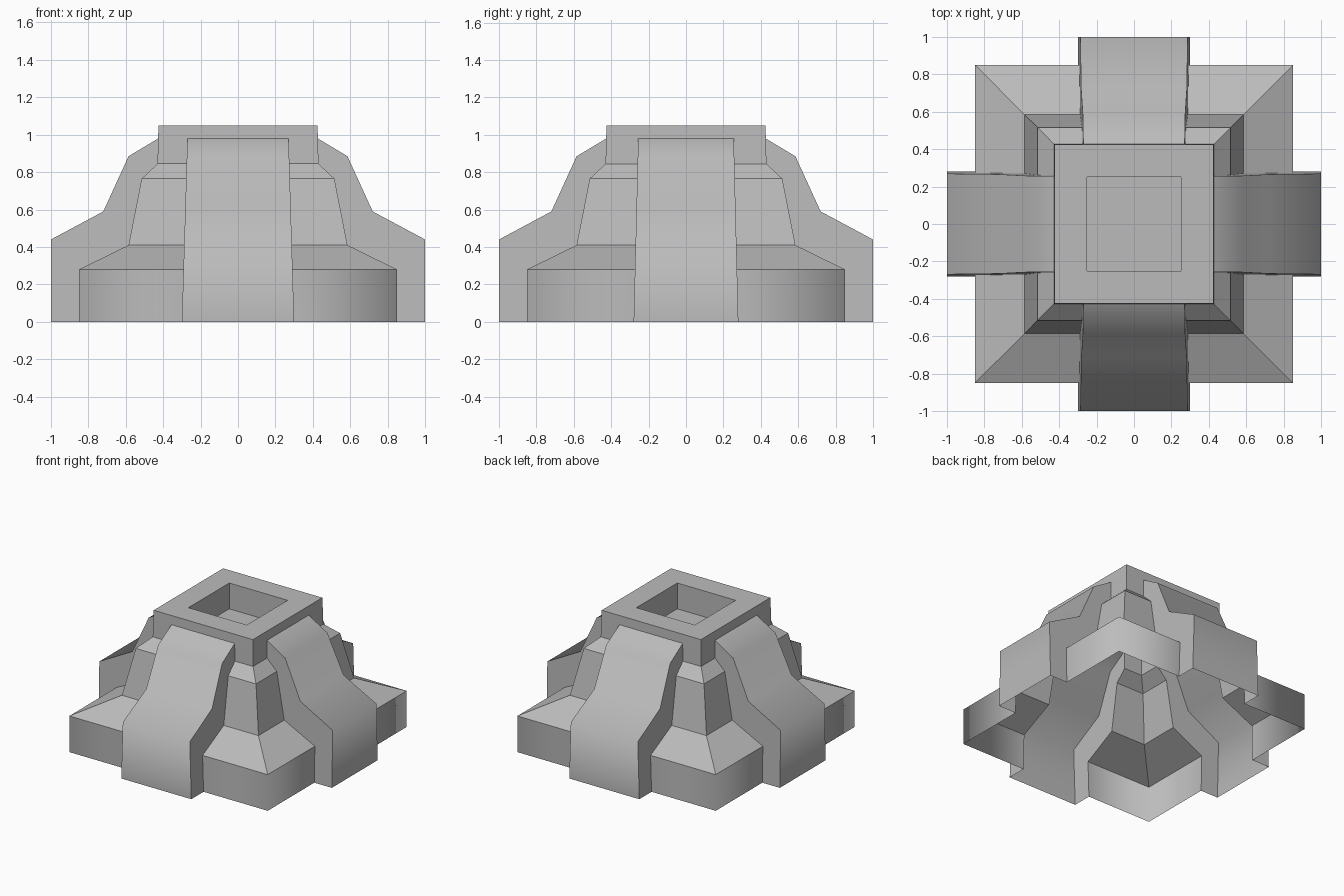
import bpy
import bmesh
from math import pi
from mathutils import Matrix

cube = bpy.data.objects.get("Cube")
if cube:
    bpy.data.objects.remove(cube, do_unlink=True)

stone = bpy.data.materials.new("warm_free_grey")
stone.name = "plain_grey"
stone.use_nodes = True
GREY = (0.5, 0.5, 0.5, 1)
stone.diffuse_color = GREY
stone.node_tree.nodes["Principled BSDF"].inputs["Base Color"].default_value = GREY

# Profiles as (distance from the centre, height)
BODY = [(0.85, 0), (0.85, 0.28), (0.585, 0.41), (0.515, 0.765), (0.43, 0.845)]
CAP = [(0.43, 0.845), (0.427, 0.98), (0.425, 1.05)]
BUTTRESS = [(1, 0), (1, 0.44), (0.72, 0.59), (0.585, 0.885), (0.427, 0.98)]
RECESS, FLOOR = 0.25, 0.85


def half_width(side, z):
    """Buttresses taper upwards; the front and back ones are a little wider."""
    return 0.30 - 0.03 * z if side % 2 == 0 else 0.28 - 0.025 * z


def add_face(bm, side, points):
    turn = Matrix.Rotation(side * pi / 2, 3, "Z")
    return bm.faces.new([bm.verts.new(turn @ Matrix.Identity(3) @ _vec(p)) for p in points])


def _vec(p):
    from mathutils import Vector
    return Vector(p)


def add_panels(bm, side, profile):
    """Walls on both sides of the buttress, reaching out to the corners."""
    for (d0, z0), (d1, z1) in zip(profile, profile[1:]):
        w0, w1 = half_width(side, z0), half_width(side, z1)
        add_face(bm, side, [(-d0, -d0, z0), (-w0, -d0, z0), (-w1, -d1, z1), (-d1, -d1, z1)])
        add_face(bm, side, [(w0, -d0, z0), (d0, -d0, z0), (d1, -d1, z1), (w1, -d1, z1)])


def add_strip(bm, side, low, high):
    """Full-width band between two square outlines."""
    (d0, z0), (d1, z1) = low, high
    add_face(bm, side, [(-d0, -d0, z0), (d0, -d0, z0), (d1, -d1, z1), (-d1, -d1, z1)])


def finish(bm, name, is_soft):
    """Weld the faces, smooth the soft edges and keep the others sharp."""
    bmesh.ops.remove_doubles(bm, verts=bm.verts, dist=0.0005)
    for face in bm.faces:
        face.smooth = True
    for edge in bm.edges:
        edge.smooth = is_soft(edge)
    mesh = bpy.data.meshes.new(name)
    bm.to_mesh(mesh)
    bm.free()
    mesh.materials.append(stone)
    bpy.context.collection.objects.link(bpy.data.objects.new(name, mesh))


# Stepped body, open underneath, with rounded shading on the base corners
bm = bmesh.new()
for side in range(4):
    add_panels(bm, side, BODY)
base_top = BODY[1][1]
finish(bm, "stepped_body", lambda e: max(v.co.z for v in e.verts) < base_top + 0.01
       and abs(e.verts[0].co.z - e.verts[1].co.z) > 0.1 and len(e.link_faces) == 2)

# Square cap with a recess in its top
bm = bmesh.new()
for side in range(4):
    add_panels(bm, side, CAP[:2])
    add_strip(bm, side, CAP[1], CAP[2])
    add_strip(bm, side, CAP[2], (RECESS, CAP[2][1]))
    add_strip(bm, side, (RECESS, CAP[2][1]), (RECESS, FLOOR))
r = RECESS
add_face(bm, 0, [(-r, -r, FLOOR), (r, -r, FLOOR), (r, r, FLOOR), (-r, r, FLOOR)])
finish(bm, "cap", lambda e: False)

# Four curved buttresses, their flat cheeks meeting the body
for side, place in enumerate(("front", "left", "back", "right")):
    bm = bmesh.new()
    for (d0, z0), (d1, z1) in zip(BUTTRESS, BUTTRESS[1:]):
        w0, w1 = half_width(side, z0), half_width(side, z1)
        add_face(bm, side, [(-w0, -d0, z0), (w0, -d0, z0), (w1, -d1, z1), (-w1, -d1, z1)])
    outline = BUTTRESS[:1] + BODY + BUTTRESS[:0:-1]
    cheek = [(half_width(side, z), -d, z) for d, z in outline]
    add_face(bm, side, cheek)
    add_face(bm, side, [(-x, y, z) for x, y, z in reversed(cheek)])
    finish(bm, place + "_buttress", lambda e: len(e.link_faces) == 2
           and all(len(f.verts) == 4 for f in e.link_faces))
